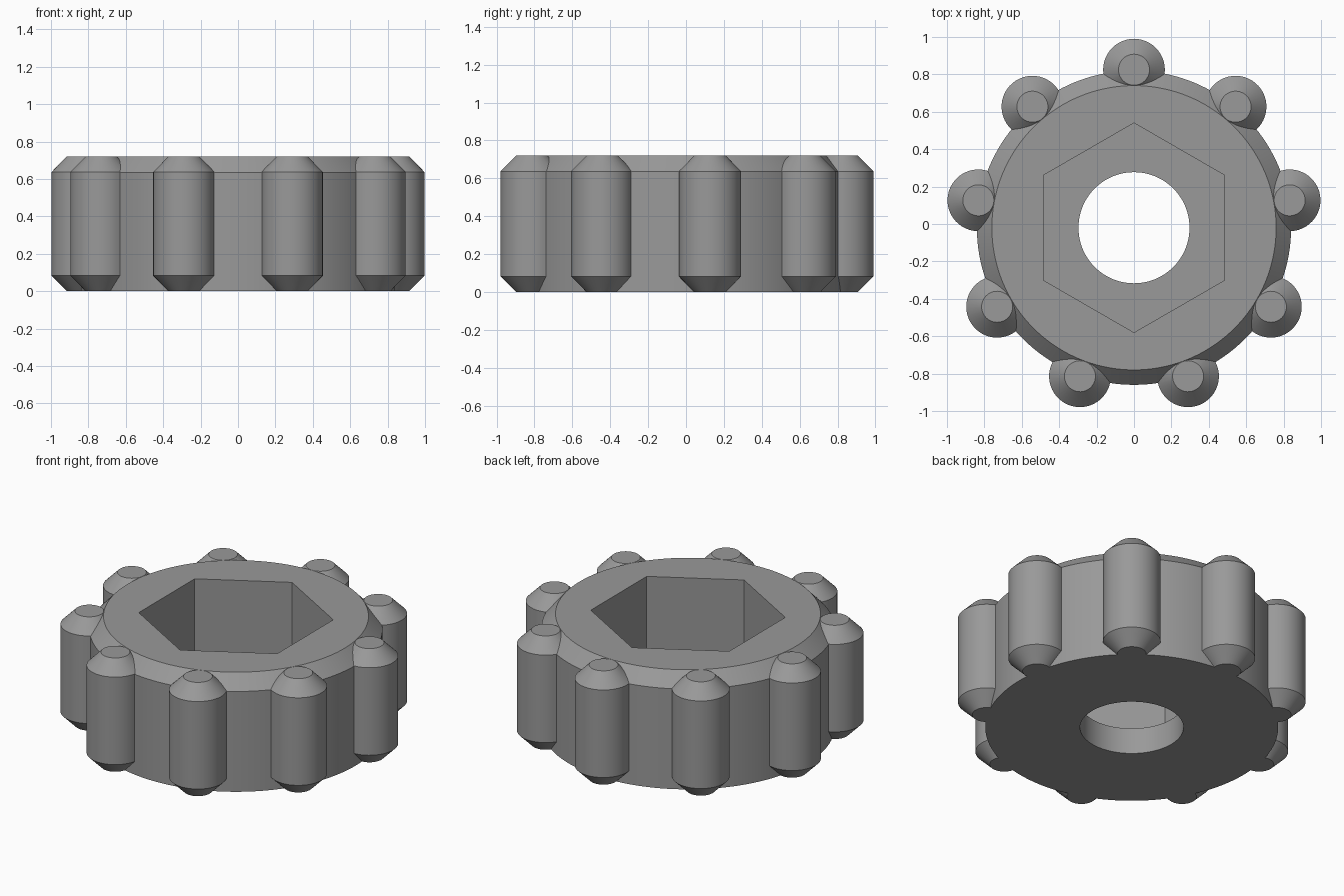
import bpy, bmesh, math
from mathutils import Matrix

if "Cube" in bpy.data.objects:
    bpy.data.objects.remove(bpy.data.objects["Cube"])

CY = -0.02      # wheel axis, offset so the whole part is centred
HEIGHT = 0.72

grey = bpy.data.materials.new("mid grey")
grey.diffuse_color = (0.32, 0.32, 0.32, 1)
grey.use_nodes = True
grey.node_tree.nodes["Principled BSDF"].inputs["Base Color"].default_value = grey.diffuse_color


def lathe(name, profile, segments, x=0.0, y=CY, turn=0.0):
    """Closed solid of revolution from (radius, z) pairs, bottom to top."""
    bm = bmesh.new()
    rings = []
    for r, z in profile:
        rings.append([bm.verts.new((x + r * math.cos(turn + math.tau * i / segments),
                                    y + r * math.sin(turn + math.tau * i / segments), z))
                      for i in range(segments)])
    for low, high in zip(rings, rings[1:]):
        for i in range(segments):
            j = (i + 1) % segments
            bm.faces.new((low[i], low[j], high[j], high[i]))
    bm.faces.new(rings[0][::-1])
    bm.faces.new(rings[-1])
    mesh = bpy.data.meshes.new(name)
    bm.to_mesh(mesh)
    bm.free()
    mesh.materials.append(grey)
    obj = bpy.data.objects.new(name, mesh)
    bpy.context.collection.objects.link(obj)
    return obj


def combine(target, other, operation):
    """Apply a boolean and discard the helper solid."""
    mod = target.modifiers.new(operation, 'BOOLEAN')
    mod.operation = operation
    mod.solver = 'EXACT'
    mod.object = other
    bpy.context.view_layer.objects.active = target
    bpy.ops.object.modifier_apply(modifier=mod.name)
    bpy.data.objects.remove(other)


# Wheel body, chamfered on the top rim only
wheel = lathe("grip_wheel", [(0.84, 0), (0.84, 0.635), (0.76, HEIGHT)], 144)

# Nine grip posts, chamfered at both ends
for k in range(9):
    a = math.pi / 2 + math.tau * k / 9
    post = lathe("grip_post",
                 [(0.083, 0), (0.165, 0.083), (0.165, 0.637), (0.083, HEIGHT)], 48,
                 0.845 * math.cos(a), CY + 0.845 * math.sin(a), a)
    combine(wheel, post, 'UNION')

# Hexagonal pocket from above, round hole through the floor
combine(wheel, lathe("hex_cutter", [(0.56, 0.165), (0.56, 1)], 6, turn=math.pi / 2), 'DIFFERENCE')
combine(wheel, lathe("hole_cutter", [(0.297, -0.2), (0.297, 0.4)], 96), 'DIFFERENCE')

# Smooth round walls, crisp chamfer edges
bpy.ops.object.select_all(action='DESELECT')
wheel.select_set(True)
bpy.context.view_layer.objects.active = wheel
bpy.ops.object.shade_smooth_by_angle(angle=math.radians(25))
